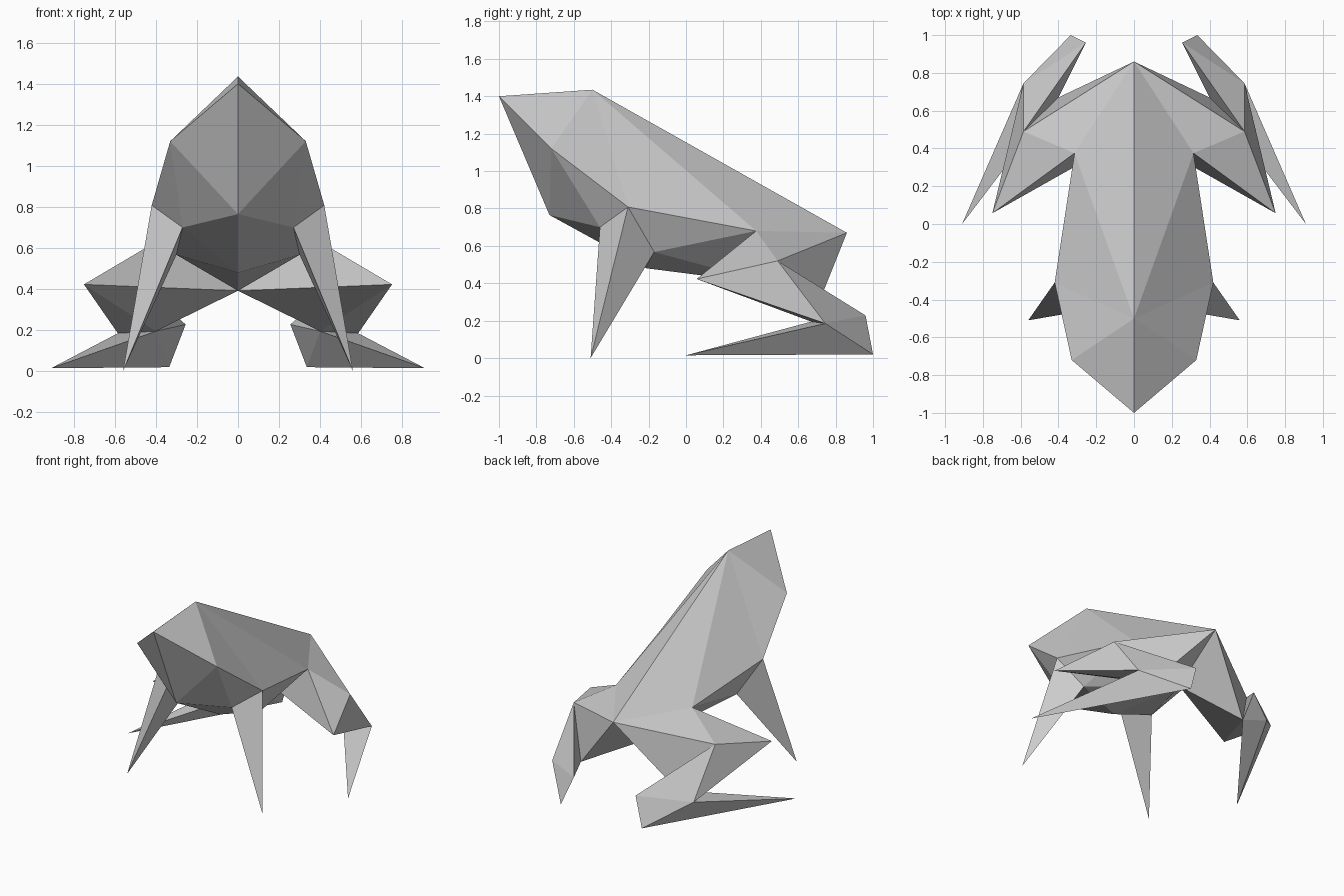
import bpy, bmesh

if "Cube" in bpy.data.objects:
    bpy.data.objects.remove(bpy.data.objects["Cube"])

# Named landmarks of the right half (x >= 0)
PTS = {
    # centre line
    "nose": (0, -1.0, 1.40), "crown": (0, -0.5, 1.435), "tail": (0, 0.86, 0.67),
    "chin": (0, -0.73, 0.765), "belly": (0, -0.21, 0.48), "groin": (0, 0.48, 0.392),
    # body side
    "cheek": (0.33, -0.72, 1.12), "shoulder": (0.42, -0.31, 0.808),
    "chest": (0.27, -0.46, 0.70), "flank": (0.30, -0.17, 0.567), "hip": (0.315, 0.375, 0.68),
    # limbs
    "hand": (0.56, -0.51, 0.0), "knee": (0.75, 0.057, 0.423), "thigh": (0.585, 0.49, 0.52),
    "shin": (0.585, 0.745, 0.185), "inner": (0.40, 0.67, 0.195),
    "ankle": (0.255, 0.96, 0.228), "heel": (0.335, 1.0, 0.02), "toe": (0.91, 0.0, 0.015),
}

# Facets of each part, sharing landmarks so the skin is seamless
BODY = """nose crown cheek, crown shoulder cheek, crown hip shoulder, crown tail hip,
nose cheek chin, chin cheek chest, cheek shoulder chest, chin chest belly,
chest flank belly, flank groin belly, shoulder hip flank, hip groin flank"""
FRONT_LEG = "shoulder hand chest, shoulder flank hand, chest hand flank"
THIGH = """hip tail thigh, hip thigh knee, hip knee groin, knee inner groin,
knee thigh shin, knee shin inner, tail inner thigh, tail groin inner"""
LOWER_LEG = "thigh ankle shin, thigh inner ankle, shin ankle heel, inner heel ankle"
FOOT = "shin heel toe, shin toe inner, inner toe heel"

bm = bmesh.new()
for side in (1, -1):
    verts = {n: bm.verts.new((x * side, y, z)) for n, (x, y, z) in PTS.items()}
    for part in (BODY, FRONT_LEG, THIGH, LOWER_LEG, FOOT):
        for facet in part.split(","):
            bm.faces.new([verts[n] for n in facet.split()])

# Weld the halves along the centre line
bmesh.ops.remove_doubles(bm, verts=bm.verts[:], dist=0.0001)
bmesh.ops.recalc_face_normals(bm, faces=bm.faces[:])
mesh = bpy.data.meshes.new("frog")
bm.to_mesh(mesh)
bm.free()
bpy.context.collection.objects.link(bpy.data.objects.new("frog", mesh))
